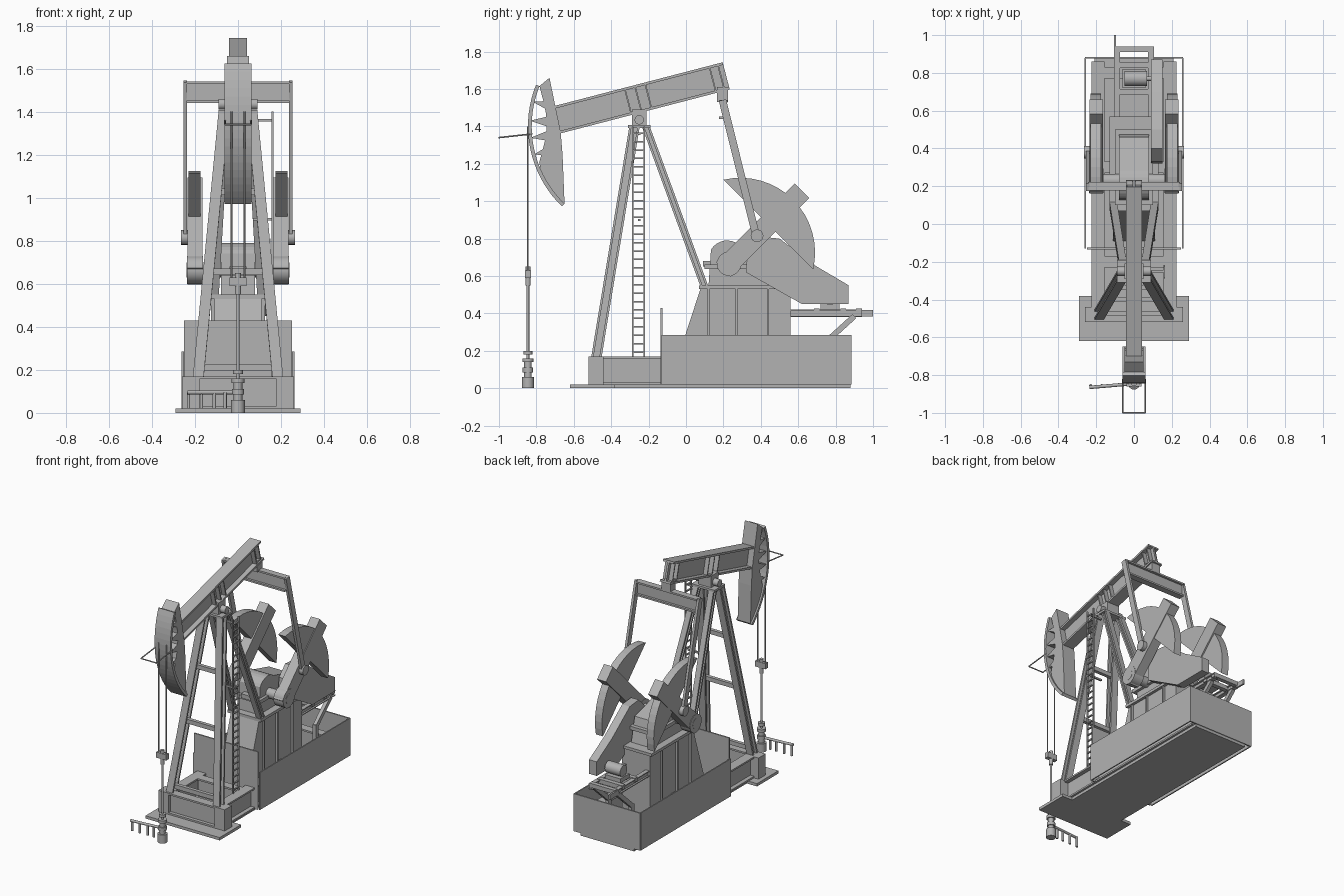
import bpy, bmesh, math
from mathutils import Vector

if "Cube" in bpy.data.objects:
    bpy.data.objects.remove(bpy.data.objects["Cube"])

GREY = (0.45, 0.45, 0.45, 1)
steel = bpy.data.materials.new("grey_steel")
steel.use_nodes = True
steel.diffuse_color = GREY
steel.node_tree.nodes["Principled BSDF"].inputs["Base Color"].default_value = GREY


def sweep(name, start, end, outline):
    """Extrude a closed outline (across, up) from start to end."""
    start, end = Vector(start), Vector(end)
    direction = (end - start).normalized()
    across_axis = Vector((0, 1, 0)) if abs(direction.x) > 0.9 else Vector((1, 0, 0))
    across_axis = (across_axis - direction * across_axis.dot(direction)).normalized()
    up_axis = direction.cross(across_axis)
    bm = bmesh.new()
    rings = [[bm.verts.new(centre + across_axis * a + up_axis * b) for a, b in outline]
             for centre in (start, end)]
    for ring in rings:
        bm.faces.new(ring)
    near, far = rings
    for i in range(len(outline)):
        bm.faces.new((near[i - 1], near[i], far[i], far[i - 1]))
    bmesh.ops.recalc_face_normals(bm, faces=bm.faces)
    mesh = bpy.data.meshes.new(name)
    bm.to_mesh(mesh)
    bm.free()
    mesh.materials.append(steel)
    part = bpy.data.objects.new(name, mesh)
    bpy.context.collection.objects.link(part)
    return part


def bar(name, start, end, width, height):
    a, b = width / 2, height / 2
    return sweep(name, start, end, [(-a, -b), (a, -b), (a, b), (-a, b)])


def ibeam(name, start, end, width, height, wall=0.012):
    a, b, web, flange = width / 2, height / 2, wall / 2, height / 2 - wall
    half = [(-a, -b), (a, -b), (a, -flange), (web, -flange), (web, flange), (a, flange)]
    return sweep(name, start, end, half + [(-u, -v) for u, v in half])


def rod(name, start, end, radius):
    part = sweep(name, start, end, arc((0, 0), radius, 0, 180, 16)[1:])
    for face in part.data.polygons:
        face.use_smooth = len(face.vertices) == 4
    return part


def polar(centre, radius, degrees):
    angle = math.radians(degrees)
    return (centre[0] + radius * math.cos(angle), centre[1] + radius * math.sin(angle))


def arc(centre, radius, middle, spread, steps):
    return [polar(centre, radius, middle + spread * (2 * i / steps - 1)) for i in range(steps + 1)]


def plate(name, x_inner, x_outer, profile):
    """Side profile in (y, z), extruded across the model."""
    return sweep(name, (x_inner, 0, 0), (x_outer, 0, 0), profile)


def across(shape, name, half, y, z, *size):
    return shape(name, (-half, y, z), (half, y, z), *size)


def along(shape, name, x, y_front, y_rear, z, *size):
    return shape(name, (x, y_front, z), (x, y_rear, z), *size)


def upright(shape, name, x, y, bottom, top, *size):
    return shape(name, (x, y, bottom), (x, y, top), *size)


def mirrored(part):
    part.modifiers.new("other_side", "MIRROR")


# Shared levels and joints
GROUND, SKID, DECK, TOWER_TOP = 0.02, 0.095, 0.54, 1.4
SKID_HEIGHT = 2 * (SKID - GROUND)
FRONT, PANEL, REAR = -0.52, -0.13, 0.88
WELL = -0.845
SADDLE = Vector((0, -0.25, TOWER_TOP))
CRANK = Vector((0.2, 0.23, 0.665))
ARM = Vector((0, 1, 1))
PIN = CRANK + ARM * 0.15

# Ground slabs, skid and enclosure
along(bar, "front_slab", 0, -0.62, -0.38, GROUND / 2, 0.58, GROUND)
along(bar, "main_slab", 0, -0.38, REAR, GROUND / 2, 0.42, GROUND)
across(ibeam, "front_skid_beam", 0.26, FRONT + 0.03, SKID, 0.06, SKID_HEIGHT)
for y in (-0.2, 0.3, 0.8):
    across(ibeam, "skid_cross_beam", 0.17, y, SKID, 0.06, SKID_HEIGHT)
mirrored(along(ibeam, "skid_beam", 0.19, FRONT, REAR - GROUND, SKID, 0.07, SKID_HEIGHT))
mirrored(along(bar, "foot_box", 0.22, FRONT, FRONT + 0.08, SKID, 0.08, SKID_HEIGHT))
upright(bar, "front_panel", 0, PANEL, GROUND, 0.43, 0.5, 0.01)
upright(bar, "rear_wall", 0, REAR, GROUND, 0.285, 0.52, 0.01)
mirrored(upright(bar, "side_wall", 0.258, (PANEL + REAR) / 2, GROUND, 0.285, 0.008, REAR - PANEL))

# Gearbox pedestal
plate("pedestal", -0.11, 0.11, [(-0.09, GROUND), (0.08, DECK), (0.56, DECK), (0.56, GROUND)])
along(bar, "pedestal_deck", 0, 0.07, 0.57, DECK, 0.26, GROUND)
for y in (0.12, 0.27, 0.44):
    mirrored(upright(bar, "pedestal_rib", 0.115, y, GROUND, DECK, 0.02, 0.01))

# Tower
foot, shoulder = Vector((0.185, -0.48, 0.16)), Vector((0.065, -0.275, TOWER_TOP))
mirrored(ibeam("front_leg", foot, shoulder, 0.05, 0.055))
mirrored(ibeam("rear_leg", (0.11, 0.1, DECK), (0.06, -0.215, TOWER_TOP), 0.04, 0.04))
for t in (0.04, 0.4, 0.7):
    across(bar, "tower_brace", *foot.lerp(shoulder, t), 0.025, 0.03)
across(bar, "tower_cap", 0.09, *SADDLE.yz, 0.12, 0.015)
upright(bar, "saddle_block", 0, SADDLE.y, TOWER_TOP, TOWER_TOP + 0.09, 0.1, 0.08)
across(rod, "saddle_shaft", 0.09, SADDLE.y, TOWER_TOP + 0.035, 0.025)

# Ladder
ladder = (-0.285, -0.222)
for y in ladder:
    upright(bar, "ladder_rail", 0.16, y, GROUND, TOWER_TOP, 0.01, 0.008)
for i in range(30):
    along(bar, "ladder_rung", 0.16, *ladder, (i + 1.3) * 0.045, 0.01, 0.008)
for z in (0.9, 1.36):
    bar("ladder_bracket", (0.07, SADDLE.y, z), (0.16, SADDLE.y, z), 0.012, 0.012)

# Walking beam with web stiffeners
beam_front, beam_rear = Vector((0, -0.69, 1.435)), Vector((0, 0.215, 1.67))
ibeam("walking_beam", beam_front, beam_rear, 0.085, 0.15, 0.014)
beam_up = Vector((1, 0, 0)).cross(beam_rear - beam_front).normalized() * 0.066
for t in (0.42, 0.48, 0.54, 0.92, 0.97):
    middle = beam_front.lerp(beam_rear, t)
    bar("beam_stiffener", middle - beam_up, middle + beam_up, 0.075, 0.008)

# Curved head: rope track, hollowed web and ribs
HUB, REACH, STEPS = SADDLE.yz, 0.595, 18
track = arc(HUB, REACH, 192, 34, STEPS)
lining = arc(HUB, REACH - GROUND, 192, 34, STEPS)
plate("head_track", -0.062, 0.062, track + lining[::-1])
hollow = [Vector(point) + Vector((max(0, math.sin(5 * i / STEPS)) * 0.08, 0))
          for i, point in enumerate(lining)]
plate("head_web", -0.05, 0.05, hollow + [(-0.66, 1.25), (-0.67, 1.37), (-0.73, 1.66)])
for angle in (167, 177, 186, 195):
    base, tip = REACH - 0.1, REACH - 0.01
    plate("head_rib", -0.05, 0.05,
          [polar(HUB, base, angle - 3), polar(HUB, base, angle + 3), polar(HUB, tip, angle)])

# Rod guard, cables, polished rod and wellhead
mirrored(rod("guard_rod", (0.06, -0.82, 1.36), (0.06, -1, 1.34), 0.004))
across(rod, "guard_rod_end", 0.06, -1, 1.34, 0.004)
mirrored(upright(rod, "bridle_cable", 0.03, WELL, 0.6, TOWER_TOP, 0.004))
across(bar, "carrier_bar", 0.04, WELL, 0.61, 0.03, 0.04)
upright(rod, "rod_clamp", 0, WELL, 0.55, 0.65, 0.014)
upright(rod, "polished_rod", 0, WELL, 0.15, 0.6, 0.007)
for bottom, top, radius in ((0, 0.06, 0.032), (0.06, 0.14, 0.02), (0.085, 0.11, 0.028),
                            (0.14, 0.16, 0.03), (0.18, 0.2, 0.024)):
    upright(rod, "wellhead", 0, WELL, bottom, top, radius)
rod("flow_pipe", (0, WELL, SKID), (-0.235, WELL - GROUND, SKID), 0.009)
for x in (-0.23, -0.17, -0.11, -0.06):
    upright(rod, "pipe_leg", x, WELL - 0.01, GROUND, SKID, 0.008)

# Gearbox and crankshaft
plate("gearbox", -0.08, 0.08, [(0.5, DECK), (0.46, 0.72)]
      + arc((0.22, 0.69), 0.1, 100, 50, 8) + [(0.12, DECK)])
along(bar, "gearbox_flange", 0, 0.1, 0.5, 0.65, 0.2, 0.025)
across(rod, "crankshaft", 0.24, *CRANK.yz, 0.035)
along(bar, "brake_arm", 0, 0.09, 0.13, 0.665, 0.08, 0.03)

# Cranks, counterweights and pitman arms
weight_centre = (CRANK + ARM * 0.06).yz
mirrored(plate("counterweight", 0.175, 0.23, arc(weight_centre, 0.4, 45, 58, 16)))
mirrored(bar("crank", CRANK - ARM * 0.03, CRANK + ARM * 0.39, 0.07, 0.11))
out = Vector((0.038, 0, 0))
mirrored(rod("crank_boss", CRANK - out, CRANK + out, 0.065))
mirrored(rod("crank_pin", PIN, PIN + out * 1.7, 0.034))
mirrored(bar("pitman", (0.245, PIN.y, PIN.z - GROUND), (0.245, 0.195, 1.54), 0.018, 0.04))

# Equalizer
across(ibeam, "equalizer", 0.24, 0.2, 1.49, 0.045, 0.1)
upright(bar, "equalizer_bearing", 0, 0.195, 1.53, 1.61, 0.07, 0.06)

# Belt guard, motor and motor mount
plate("belt_guard", 0.09, 0.15, [(0.32, 0.62), (0.62, 0.45), (0.87, 0.45), (0.87, 0.55),
                                 (0.7, 0.65), (0.5, 0.8), (0.4, 0.81), (0.33, 0.74)])
rod("motor", (-0.05, 0.77, 0.485), (0.07, 0.77, 0.485), 0.04)
rod("motor_shaft", (0.07, 0.77, 0.485), (0.1, 0.77, 0.485), 0.012)
across(bar, "motor_foot", 0.06, 0.77, 0.435, 0.1, 0.03)
mirrored(along(ibeam, "mount_rail", 0.09, 0.56, 0.94, 0.4, 0.03, 0.04, 0.006))
mirrored(bar("mount_brace", (0.09, 0.74, 0.24), (0.09, 0.9, 0.385), 0.025, 0.03))
mirrored(upright(bar, "mount_post", 0.09, 0.74, GROUND, 0.25, 0.025, 0.03))
for y in (0.7, 0.84, 0.925):
    across(bar, "mount_cross_bar", 0.1, y, 0.41, 0.03, 0.03)
along(bar, "brake_lever", -0.1, 0.9, 1, 0.4, 0.012, 0.035)
